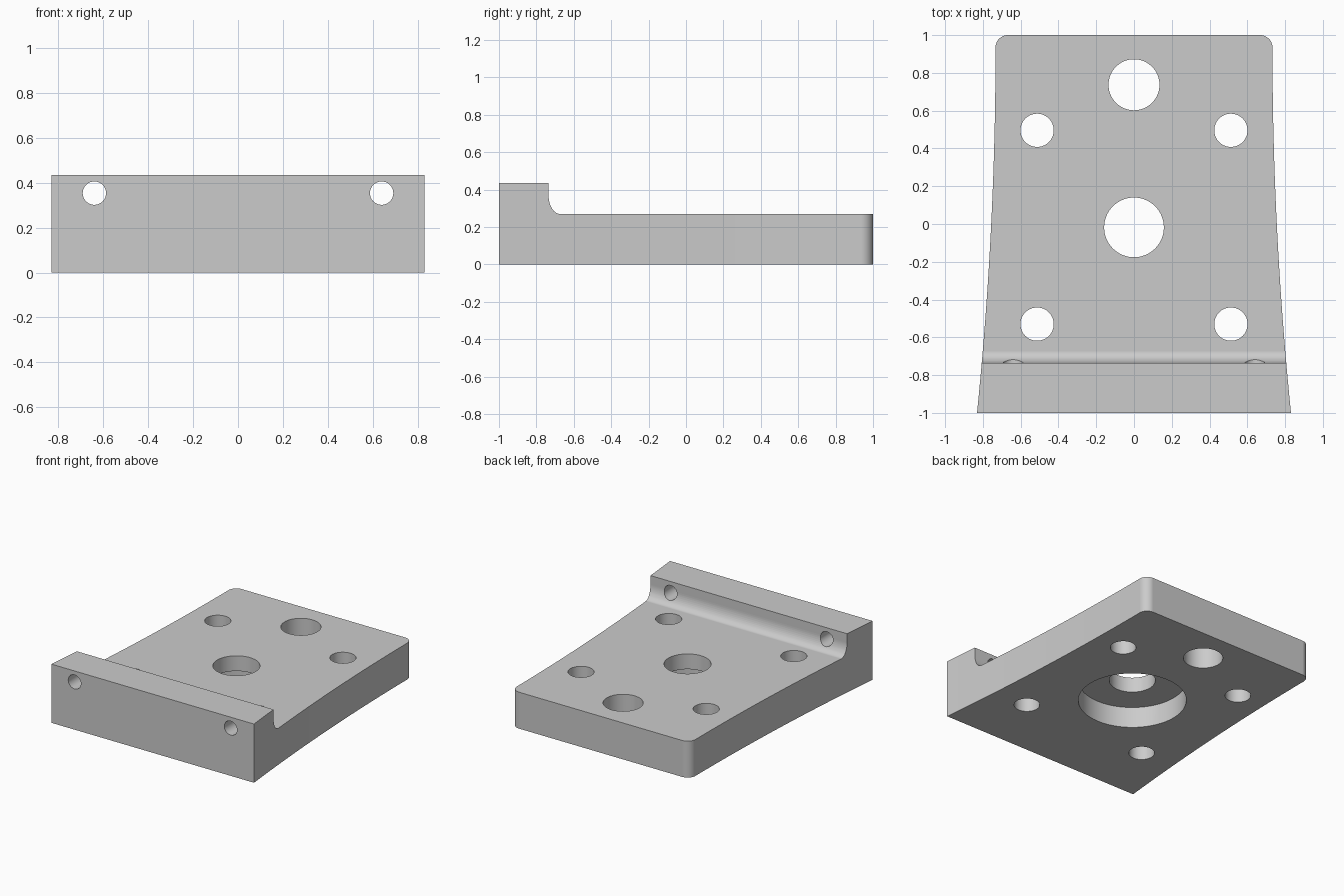
import bpy
import bmesh
from math import sin, cos, pi
from mathutils import Matrix, Vector

if "Cube" in bpy.data.objects:
    bpy.data.objects.remove(bpy.data.objects["Cube"])

HEIGHT, FLOOR = 0.435, 0.27

grey = bpy.data.materials.new("machined_grey")
grey.use_nodes = True
colour = (0.6, 0.6, 0.6, 1)
grey.diffuse_color = colour
grey.node_tree.nodes["Principled BSDF"].inputs["Base Color"].default_value = colour


def make_object(name, bm):
    bmesh.ops.recalc_face_normals(bm, faces=bm.faces)
    mesh = bpy.data.meshes.new(name)
    bm.to_mesh(mesh)
    bm.free()
    mesh.materials.append(grey)
    obj = bpy.data.objects.new(name, mesh)
    bpy.context.collection.objects.link(obj)
    return obj


def prism(name, points, direction):
    """Extrude a closed outline along a direction."""
    bm = bmesh.new()
    face = bm.faces.new([bm.verts.new(p) for p in points])
    result = bmesh.ops.extrude_face_region(bm, geom=[face], use_keep_orig=True)
    moved = [v for v in result["geom"] if isinstance(v, bmesh.types.BMVert)]
    bmesh.ops.translate(bm, verts=moved, vec=Vector(direction))
    return make_object(name, bm)


def cylinder(name, centre, radius, length, axis="Z"):
    bm = bmesh.new()
    turn = Matrix.Rotation(pi / 2, 4, "X") if axis == "Y" else Matrix()
    bmesh.ops.create_cone(bm, cap_ends=True, segments=64, radius1=radius,
                          radius2=radius, depth=length,
                          matrix=Matrix.Translation(centre) @ turn)
    return make_object(name, bm)


def cut(target, cutter):
    cutter.hide_render = True
    mod = target.modifiers.new("cut", "BOOLEAN")
    mod.operation = "DIFFERENCE"
    mod.solver = "EXACT"
    mod.object = cutter
    bpy.ops.object.modifier_apply(modifier=mod.name)
    bpy.data.objects.remove(cutter)


# Plate outline: gently bowed sides, rounded back corners
corner = 0.065
side_end = 1 - corner
half = []
for i in range(21):
    y = -1 + (1 + side_end) * i / 20
    half.append((0.733 + 0.0262 * (side_end - y) ** 2, y))
for i in range(1, 11):
    t = pi / 2 * i / 10
    half.append((0.733 - corner + corner * cos(t), side_end + corner * sin(t)))
outline = half + [(-x, y) for x, y in reversed(half)]
plate = prism("mounting_plate", [(x, y, 0) for x, y in outline], (0, 0, HEIGHT))
bpy.context.view_layer.objects.active = plate
plate.select_set(True)

# Lower deck behind the front lip, with a concave fillet
profile = [(1.2, 0.6), (1.2, FLOOR)]
for i in range(13):
    t = pi / 2 * i / 12
    profile.append((-0.672 - 0.063 * sin(t), FLOOR + 0.1 * (1 - cos(t))))
profile.append((-0.735, 0.6))
cut(plate, prism("deck_cutter", [(-1.2, y, z) for y, z in profile], (2.4, 0, 0)))

# Holes through the deck, and the counterbore underneath
cut(plate, cylinder("centre_hole", (0, -0.018, 0), 0.158, 2))
cut(plate, cylinder("counterbore", (0, -0.018, 0), 0.37, 0.314))
cut(plate, cylinder("back_hole", (0, 0.737, 0), 0.135, 2))
for side in (-1, 1):
    for y in (-0.53, 0.496):
        cut(plate, cylinder("bolt_hole", (side * 0.513, y, 0), 0.088, 2))
    # Holes through the front lip
    cut(plate, cylinder("lip_hole", (side * 0.64, -0.85, 0.354), 0.052, 0.7, "Y"))

# Smooth curved walls, keep flat faces flat
bpy.ops.object.shade_smooth_by_angle(angle=pi / 6)
weighted = plate.modifiers.new("flat_faces", "WEIGHTED_NORMAL")
weighted.keep_sharp = True
weighted.weight = 100
